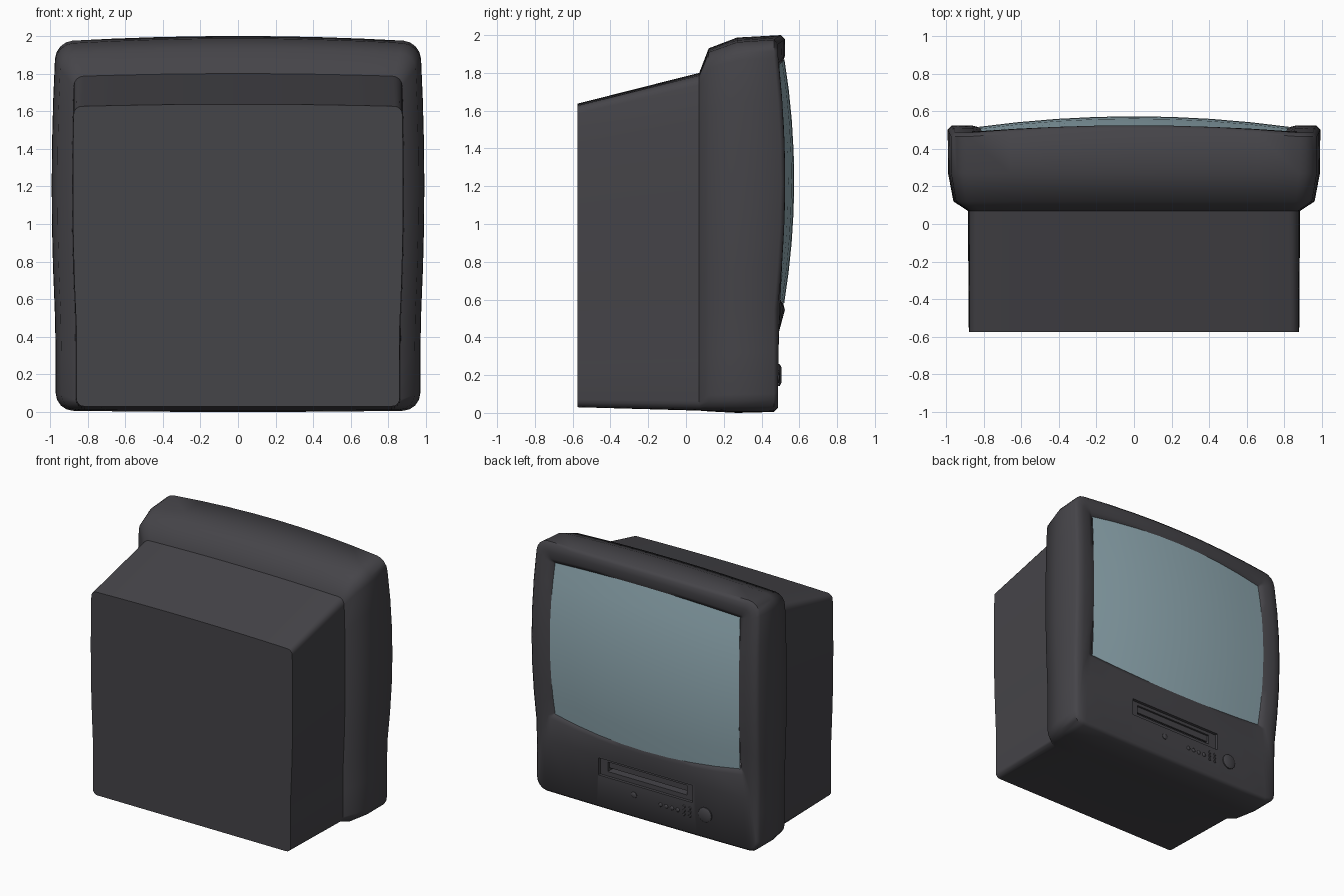
import bpy, bmesh, math

if "Cube" in bpy.data.objects:
    bpy.data.objects.remove(bpy.data.objects["Cube"])

def material(name, rgb):
    m = bpy.data.materials.new(name)
    m.diffuse_color = (*rgb, 1)
    m.use_nodes = True
    m.node_tree.nodes["Principled BSDF"].inputs["Base Color"].default_value = m.diffuse_color
    return m

DARK = material("dark_plastic", (0.06, 0.058, 0.066))
GLASS = material("blue_glass", (0.30, 0.43, 0.48))

def bump(t):
    return max(0.0, 1 - t * t)

def front_y(x, z):
    """Pillow-shaped front of the bezel, flat on the lower panel."""
    fade = min(1, max(0, (z - 0.41) / 0.14))
    return 0.487 + 0.038 * fade * bump(x / 0.86) + 0.038 * bump((z - 1.23) / 0.66)

def screen_y(x, z):
    return 0.457 + 0.058 * bump(x / 0.84) + 0.058 * bump((z - 1.23) / 0.68)

def ring(hx, z0, b0, z1, b1, r, y, n=8, c=4):
    """Rounded rectangle with bowed sides; y is a number or a function of x, z."""
    corners = [(hx - r, z1 - r, 0), (-hx + r, z1 - r, 90),
               (-hx + r, z0 + r, 180), (hx - r, z0 + r, 270)]
    flat = []
    for i, (cx, cz, a0) in enumerate(corners):
        arc = [(cx + r * math.cos(math.radians(a0 + 90 * k / c)),
                cz + r * math.sin(math.radians(a0 + 90 * k / c))) for k in range(c + 1)]
        nx, nz, na = corners[(i + 1) % 4]
        end = (nx + r * math.cos(math.radians(na)), nz + r * math.sin(math.radians(na)))
        p = arc[-1]
        flat += arc + [(p[0] + (end[0] - p[0]) * k / n, p[1] + (end[1] - p[1]) * k / n)
                       for k in range(1, n)]
    pts = []
    for x, z in flat:
        v = (z - (z0 + z1) / 2) / ((z1 - z0) / 2)
        arch = bump(x / hx) * (b1 * max(v, 0) - b0 * max(-v, 0))
        px, pz = x * (1 + 0.022 * bump((z - 1.2) / 0.75)), z + arch
        pts.append((px, y(px, pz) if callable(y) else y, pz))
    return pts

def finish(name, bm, mat, angle=50):
    bmesh.ops.recalc_face_normals(bm, faces=bm.faces)
    me = bpy.data.meshes.new(name)
    bm.to_mesh(me)
    bm.free()
    ob = bpy.data.objects.new(name, me)
    bpy.context.collection.objects.link(ob)
    me.materials.append(mat)
    smooth(ob, angle)
    return ob

def smooth(ob, angle):
    bpy.ops.object.select_all(action='DESELECT')
    ob.select_set(True)
    bpy.context.view_layer.objects.active = ob
    bpy.ops.object.shade_smooth_by_angle(angle=math.radians(angle))

def box(name, lo, hi):
    bm = bmesh.new()
    bmesh.ops.create_cube(bm, size=1)
    for v in bm.verts:
        v.co = [(l + h) / 2 + (h - l) * t for l, h, t in zip(lo, hi, v.co)]
    return finish(name, bm, DARK, 30)

def button(name, x, z, r, depth, segs=12):
    """Round button facing +y with a rounded rim."""
    bm = bmesh.new()
    rows = []
    for rr, y in [(r, 0.47), (r, 0.487 + depth * 0.5), (r * 0.7, 0.487 + depth)]:
        rows.append([bm.verts.new((x + rr * math.cos(2 * math.pi * k / segs), y,
                                   z + rr * math.sin(2 * math.pi * k / segs)))
                     for k in range(segs)])
    for a, b in zip(rows, rows[1:]):
        for k in range(segs):
            bm.faces.new((a[k], a[(k + 1) % segs], b[(k + 1) % segs], b[k]))
    bm.faces.new(rows[0])
    bm.faces.new(rows[-1])
    return finish(name, bm, DARK, 50)

# Cabinet: lofted from the back cover to the bezel lip and the tube opening
sections = [
    ring(0.86, 0.03, 0.0, 1.625, 0.012, 0.04, -0.575),
    ring(0.865, 0.015, 0.003, 1.785, 0.015, 0.05, 0.07),
    ring(0.94, 0.013, 0.005, 1.905, 0.025, 0.08, 0.12),
    ring(0.968, 0.008, 0.008, 1.957, 0.03, 0.09, 0.27),
    ring(0.97, 0.010, 0.005, 1.97, 0.03, 0.09, lambda x, z: front_y(x, z) - 0.022),
    ring(0.948, 0.032, 0.005, 1.948, 0.03, 0.08, front_y),
    ring(0.90, 0.42, 0.005, 1.905, 0.03, 0.06, front_y),
    ring(0.845, 0.605, 0.06, 1.855, 0.04, 0.02, front_y),
    ring(0.80, 0.64, 0.06, 1.822, 0.045, 0.004, lambda x, z: screen_y(x, z) - 0.006),
    ring(0.77, 0.67, 0.05, 1.79, 0.04, 0.004, 0.40),
]
bm = bmesh.new()
rows = [[bm.verts.new(p) for p in s] for s in sections]
for a, b in zip(rows, rows[1:]):
    for k in range(len(a)):
        j = (k + 1) % len(a)
        bm.faces.new((a[k], a[j], b[j], b[k]))
bm.faces.new(rows[0])
bm.faces.new(rows[-1])
cabinet = finish("cabinet", bm, DARK)

# Cassette slot: shallow surround, then the deeper opening
for lo, hi in [((-0.40, 0.465, 0.265), (0.42, 0.6, 0.40)),
               ((-0.335, 0.40, 0.30), (0.355, 0.6, 0.375))]:
    cutter = box("slot_cutter", lo, hi)
    cutter.hide_render = True
    mod = cabinet.modifiers.new("slot", 'BOOLEAN')
    mod.operation, mod.solver, mod.object = 'DIFFERENCE', 'EXACT', cutter
    bpy.context.view_layer.objects.active = cabinet
    bpy.ops.object.modifier_apply(modifier=mod.name)
    bpy.data.objects.remove(cutter)
smooth(cabinet, 50)

# Tape flap hanging inside the slot
flap = box("tape_flap", (-0.33, 0.435, 0.325), (0.35, 0.45, 0.375))

# Picture tube: bulged glass with bowed edges
bm = bmesh.new()
bmesh.ops.create_grid(bm, x_segments=8, y_segments=8, size=1)
for vert in bm.verts:
    u, v = vert.co.x, vert.co.y
    x = u * (0.805 + 0.018 * bump(v))
    lo, hi = 0.635 - 0.06 * bump(u), 1.826 + 0.045 * bump(u)
    z = lo + (hi - lo) * (v + 1) / 2
    vert.co = (x, screen_y(x, z), z)
if sum(f.normal.y for f in bm.faces) < 0:
    bmesh.ops.reverse_faces(bm, faces=bm.faces)
screen = finish("screen", bm, GLASS)

# Controls: knob, power button, button row and small grid
button("volume_knob", -0.51, 0.20, 0.058, 0.018, 20)
button("power_button", 0.11, 0.19, 0.024, 0.010)
for i in range(4):
    button("row_button", -0.12 - 0.05 * i, 0.175, 0.016, 0.008, 8)
for x in (-0.325, -0.375):
    for z in (0.155, 0.185, 0.215):
        button("grid_button", x, z, 0.012, 0.008, 8)
